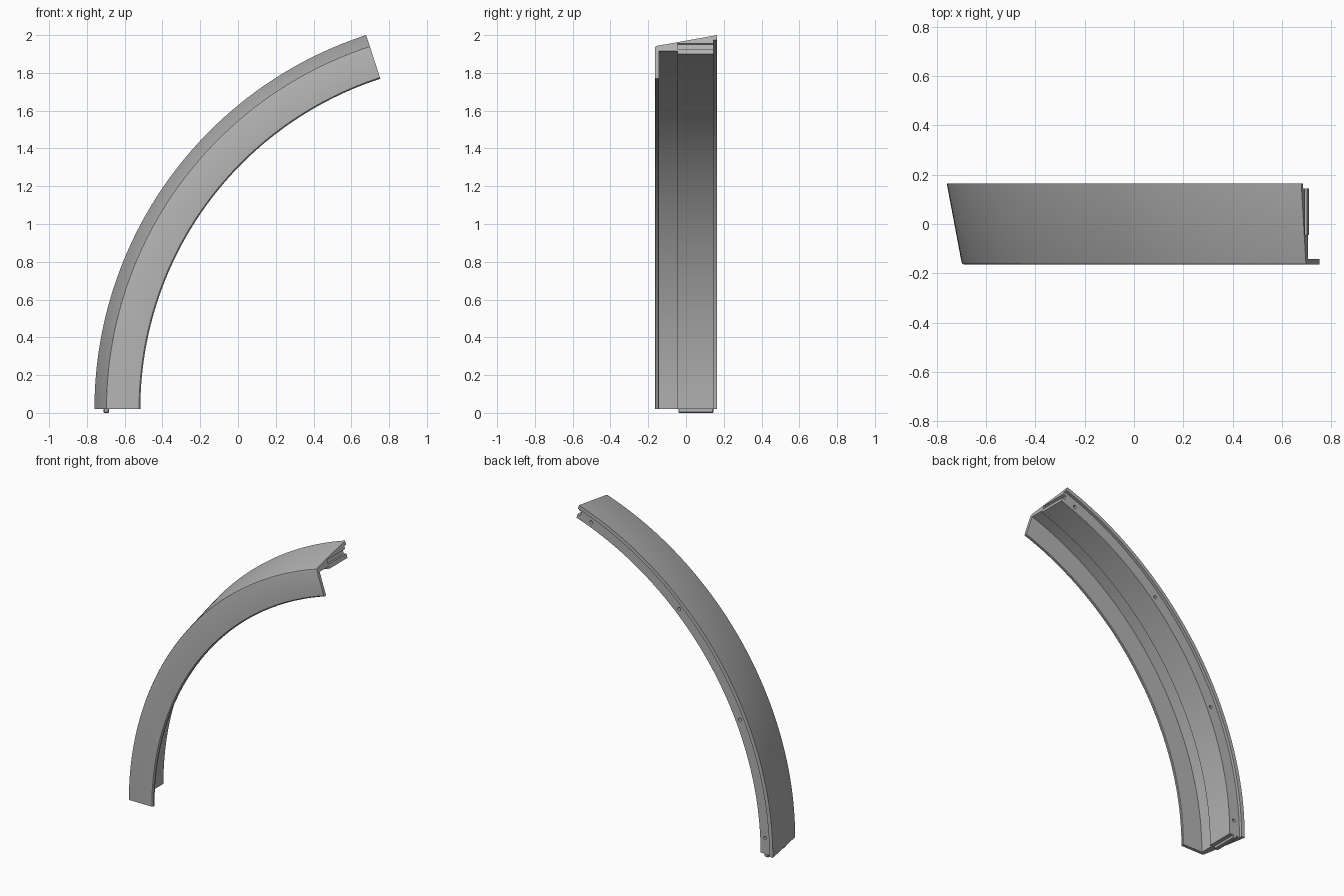
import bpy, bmesh, math
from mathutils import Matrix

if "Cube" in bpy.data.objects:
    bpy.data.objects.remove(bpy.data.objects["Cube"])

CX, CZ = 1.322, 0.02      # centre of the arc
SWEEP = 72.0              # degrees covered by the segment

grey = bpy.data.materials.new("neutral_grey")
grey.diffuse_color = (0.45, 0.45, 0.45, 1)
grey.use_nodes = True
grey.node_tree.nodes["Principled BSDF"].inputs["Base Color"].default_value = grey.diffuse_color


def point(r, y, deg):
    a = math.radians(deg)
    return (CX - r * math.cos(a), y, CZ + r * math.sin(a))


def finish(name, bm):
    bmesh.ops.recalc_face_normals(bm, faces=bm.faces)
    mesh = bpy.data.meshes.new(name)
    bm.to_mesh(mesh)
    bm.free()
    mesh.materials.append(grey)
    ob = bpy.data.objects.new(name, mesh)
    bpy.context.collection.objects.link(ob)
    return ob


def sweep(name, profile, start, end, steps):
    """Sweep a closed (radius, y) profile along the arc and cap both ends."""
    bm = bmesh.new()
    rings = []
    for i in range(steps + 1):
        deg = start + (end - start) * i / steps
        rings.append([bm.verts.new(point(r, y, deg)) for r, y in profile])
    n = len(profile)
    for a, b in zip(rings, rings[1:]):
        for j in range(n):
            k = (j + 1) % n
            bm.faces.new((a[j], a[k], b[k], b[j]))
    bm.faces.new(rings[0])
    bm.faces.new(rings[-1])
    return finish(name, bm)


def cut(target, cutter):
    mod = target.modifiers.new("cut", 'BOOLEAN')
    mod.operation = 'DIFFERENCE'
    mod.solver = 'EXACT'
    mod.object = cutter
    bpy.context.view_layer.objects.active = target
    bpy.ops.object.modifier_apply(modifier=mod.name)
    bpy.data.objects.remove(cutter)


# Curved trim: sloped outer wall, rebated back edge, stepped inside, front plate
trim = sweep("curved_trim", [
    (2.082, 0.165), (2.056, 0.165), (2.056, 0.145),     # thin back lip
    (1.977, 0.145), (1.977, -0.045), (1.993, -0.045),   # thick inner wall and step
    (1.993, -0.143), (1.843, -0.143), (1.839, -0.147),  # inside of front plate
    (1.839, -0.158), (1.846, -0.165),                   # rounded inner edge
    (2.010, -0.165), (2.018, -0.162), (2.022, -0.154),  # rounded front corner
], 0, SWEEP, 72)

# Mating groove in the upper end
groove = sweep("groove_cutter", [(2.006, -0.045), (2.035, -0.045),
                                 (2.035, 0.2), (2.006, 0.2)],
               SWEEP - 0.57, SWEEP + 1, 1)
cut(trim, groove)

# Screw holes along the rebated back face
bm = bmesh.new()
for deg in (3, 25, 47, 69):
    bmesh.ops.create_cone(
        bm, cap_ends=True, segments=16, radius1=0.011, radius2=0.011, depth=0.1,
        matrix=Matrix.Translation(point(2.012, 0.145, deg))
        @ Matrix.Rotation(math.pi / 2, 4, 'X'))
cut(trim, finish("hole_cutter", bm))

# Locating tongue under the lower end
tongue = sweep("locating_tongue", [(2.005, -0.04), (2.034, -0.04),
                                   (2.034, 0.145), (2.005, 0.145)],
               -0.568, 0.1, 1)
bev = tongue.modifiers.new("soft_edges", 'BEVEL')
bev.width = 0.004
bev.segments = 1

# Smooth curved surfaces, crisp corners
bpy.ops.object.select_all(action='DESELECT')
trim.select_set(True)
bpy.context.view_layer.objects.active = trim
bpy.ops.object.shade_smooth_by_angle(angle=math.radians(25))
